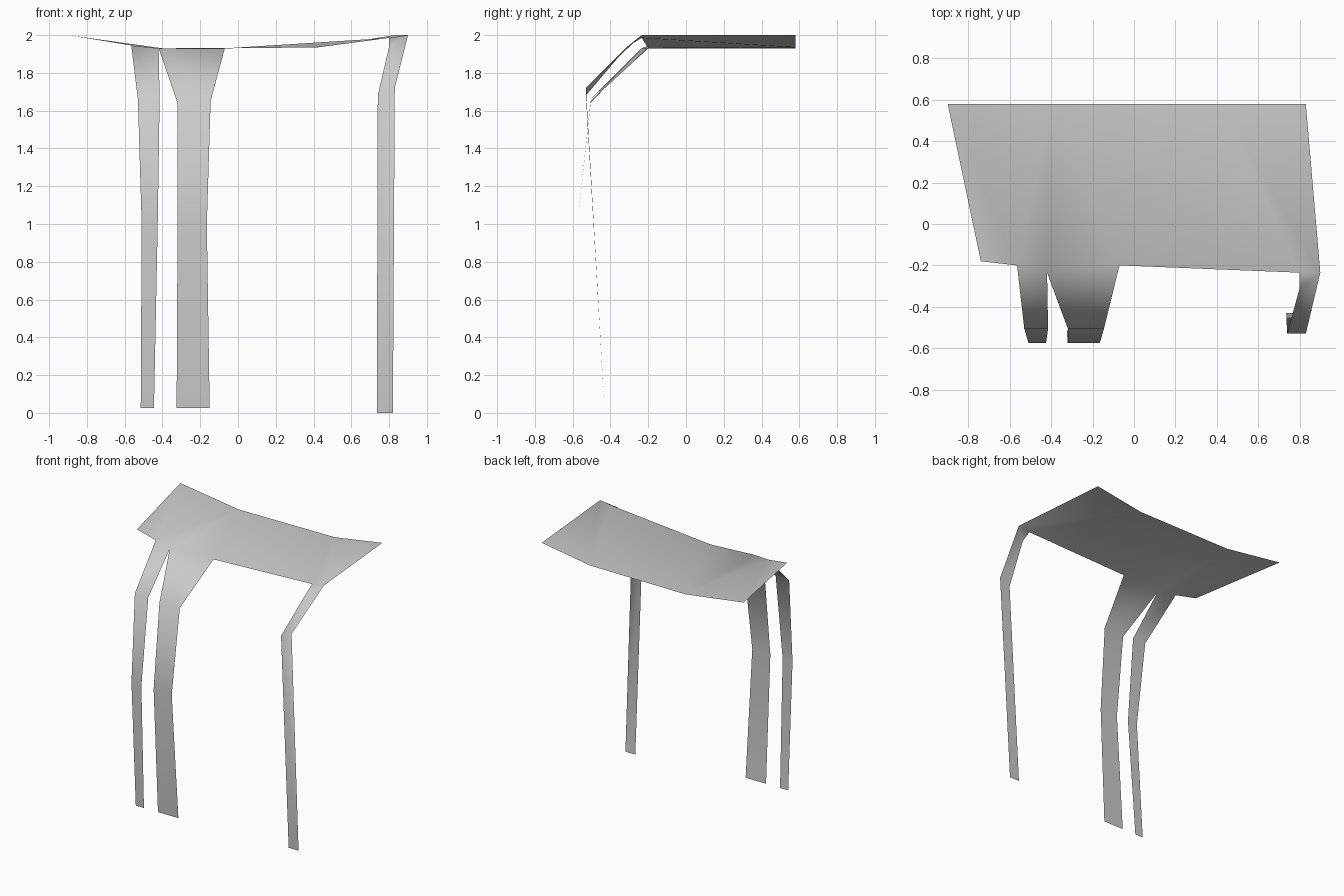
import bpy
import bmesh

cube = bpy.data.objects.get("Cube")
if cube:
    bpy.data.objects.remove(cube, do_unlink=True)

grey = bpy.data.materials.new("plain_grey")
grey.use_nodes = True
colour = (0.6, 0.6, 0.6, 1)
grey.diffuse_color = colour
grey.node_tree.nodes["Principled BSDF"].inputs["Base Color"].default_value = colour

bm = bmesh.new()


def verts(points):
    return [bm.verts.new(p) for p in points]


# Sagging canopy: rear edge and front edge, both from right to left
rear = verts([(-0.9, 0.58, 2), (-0.4, 0.58, 1.93), (0.42, 0.58, 1.935), (0.83, 0.58, 2)])
front = verts([(-0.74, -0.18, 1.975), (-0.565, -0.2, 1.945), (-0.42, -0.235, 1.93),
               (-0.07, -0.2, 1.93), (0.8, -0.235, 1.985), (0.9, -0.235, 2)])
bm.faces.new((rear[0], front[0], front[1], rear[1]))
bm.faces.new((rear[1], front[1], front[2]))
bm.faces.new((rear[1], front[2], front[3], rear[2]))
bm.faces.new((rear[2], front[3], front[4]))
bm.faces.new((rear[2], front[4], front[5], rear[3]))


def hang_leg(top, rows):
    """Extend a strip downward; each row is (x_min, x_max, y, z_min_side, z_max_side)."""
    upper = top
    for x0, x1, y, z0, z1 in rows:
        lower = verts([(x0, y, z0), (x1, y, z1)])
        bm.faces.new((upper[0], lower[0], lower[1], upper[1]))
        upper = lower


# Two bowed legs that share the notch in the front edge
hang_leg(front[1:3], [(-0.53, -0.415, -0.505, 1.66, 1.66),
                      (-0.51, -0.425, -0.575, 1, 1),
                      (-0.515, -0.445, -0.515, 0.025, 0.025)])
hang_leg(front[2:4], [(-0.32, -0.145, -0.505, 1.64, 1.65),
                      (-0.32, -0.165, -0.575, 1, 1),
                      (-0.325, -0.15, -0.515, 0.025, 0.025)])

# Single straight leg, with a small bend on its inner edge
bend = verts([(0.8, -0.31, 1.94)])[0]
knee = verts([(0.74, -0.53, 1.68), (0.83, -0.53, 1.72)])
bm.faces.new((front[4], bend, front[5]))
bm.faces.new((bend, knee[0], knee[1], front[5]))
hang_leg(knee, [(0.735, 0.82, -0.43, 0, 0)])

for face in bm.faces:
    face.smooth = True

mesh = bpy.data.meshes.new("draped_canopy")
bm.to_mesh(mesh)
bm.free()
mesh.materials.append(grey)
canopy = bpy.data.objects.new("draped_canopy", mesh)
bpy.context.collection.objects.link(canopy)
